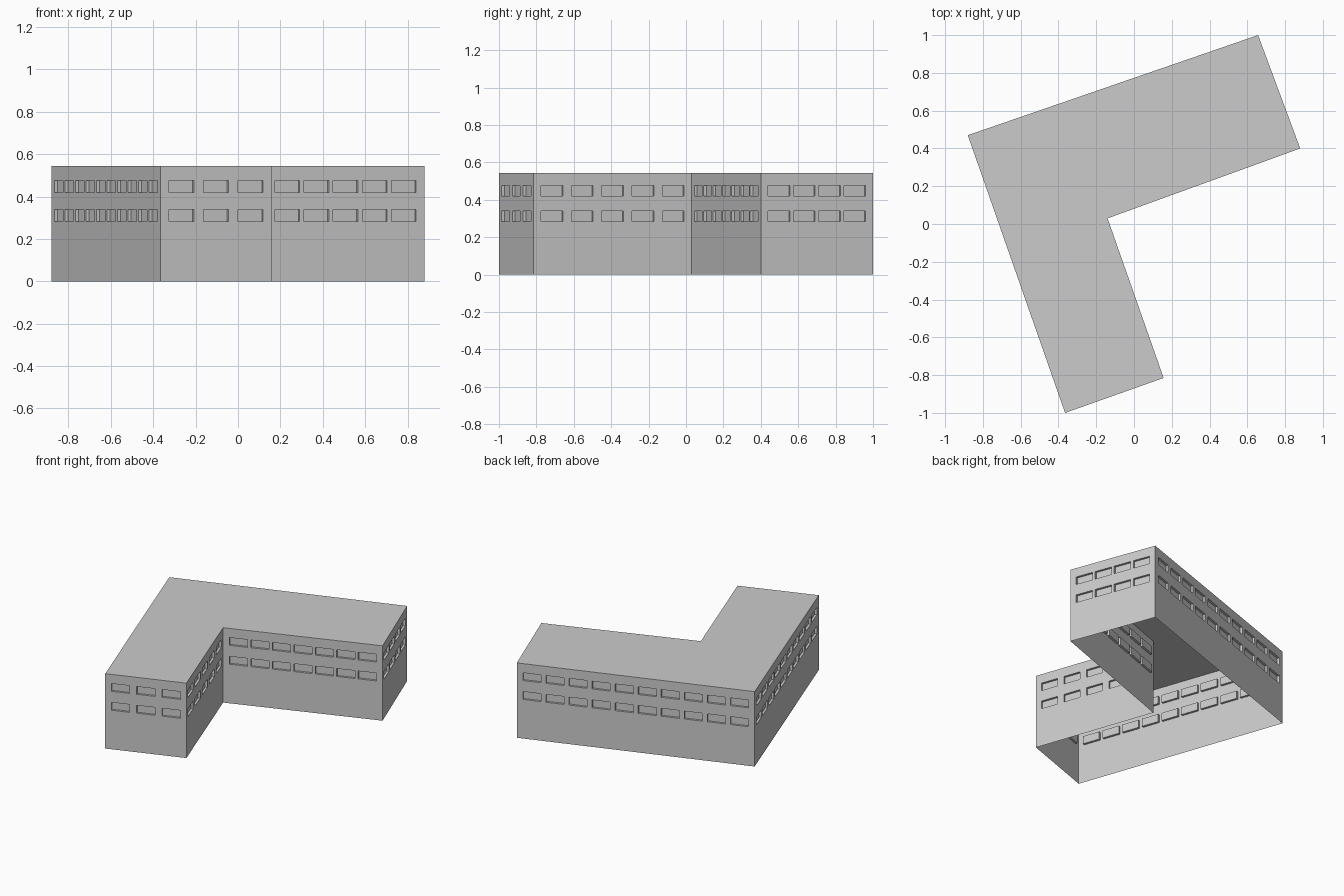
import bpy, bmesh
from mathutils import Vector

if "Cube" in bpy.data.objects:
    bpy.data.objects.remove(bpy.data.objects["Cube"])

HEIGHT, WIN_W, MARGIN, RECESS = 0.543, 0.124, 0.042, 0.016
ROWS = [(0.283, 0.34), (0.42, 0.476)]

# L-shaped footprint, counter-clockwise: corner and window count of the wall starting there
FOOTPRINT = [((-0.365, -1.0), 3), ((0.157, -0.815), 5), ((-0.14, 0.03), 7),
             ((0.88, 0.40), 4), ((0.657, 1.0), 10), ((-0.88, 0.47), 10)]


def make_object(name, bm):
    mesh = bpy.data.meshes.new(name)
    bm.to_mesh(mesh)
    bm.free()
    obj = bpy.data.objects.new(name, mesh)
    bpy.context.collection.objects.link(obj)
    return obj


def add_wall(bm, start, end, count):
    """Grid of quads from start to end with recessed window cells."""
    start, end = Vector((*start, 0)), Vector((*end, 0))
    length = (end - start).length
    along = (end - start).normalized()
    inward = Vector((-along.y, along.x, 0))
    pitch = (length - 2 * MARGIN - WIN_W) / (count - 1)
    us = [0]
    for i in range(count):
        us += [MARGIN + i * pitch, MARGIN + i * pitch + WIN_W]
    us.append(length)
    zs = [0, *ROWS[0], *ROWS[1], HEIGHT]
    grid = [[bm.verts.new(start + along * u + Vector((0, 0, z))) for z in zs] for u in us]
    windows = []
    for i in range(len(us) - 1):
        for j in range(len(zs) - 1):
            face = bm.faces.new((grid[i][j], grid[i + 1][j], grid[i + 1][j + 1], grid[i][j + 1]))
            if i % 2 and j % 2:
                windows.append(face)
    panes = bmesh.ops.extrude_discrete_faces(bm, faces=windows)["faces"]
    bmesh.ops.translate(bm, verts=[v for f in panes for v in f.verts], vec=inward * RECESS)


# Walls with two rows of recessed windows, open underneath
bm = bmesh.new()
for k, (corner, count) in enumerate(FOOTPRINT):
    add_wall(bm, corner, FOOTPRINT[(k + 1) % len(FOOTPRINT)][0], count)
bmesh.ops.remove_doubles(bm, verts=bm.verts, dist=0.0005)
make_object("walls", bm)

# Flat roof
bm = bmesh.new()
bm.faces.new([bm.verts.new((*corner, HEIGHT)) for corner, _ in FOOTPRINT])
make_object("roof", bm)
